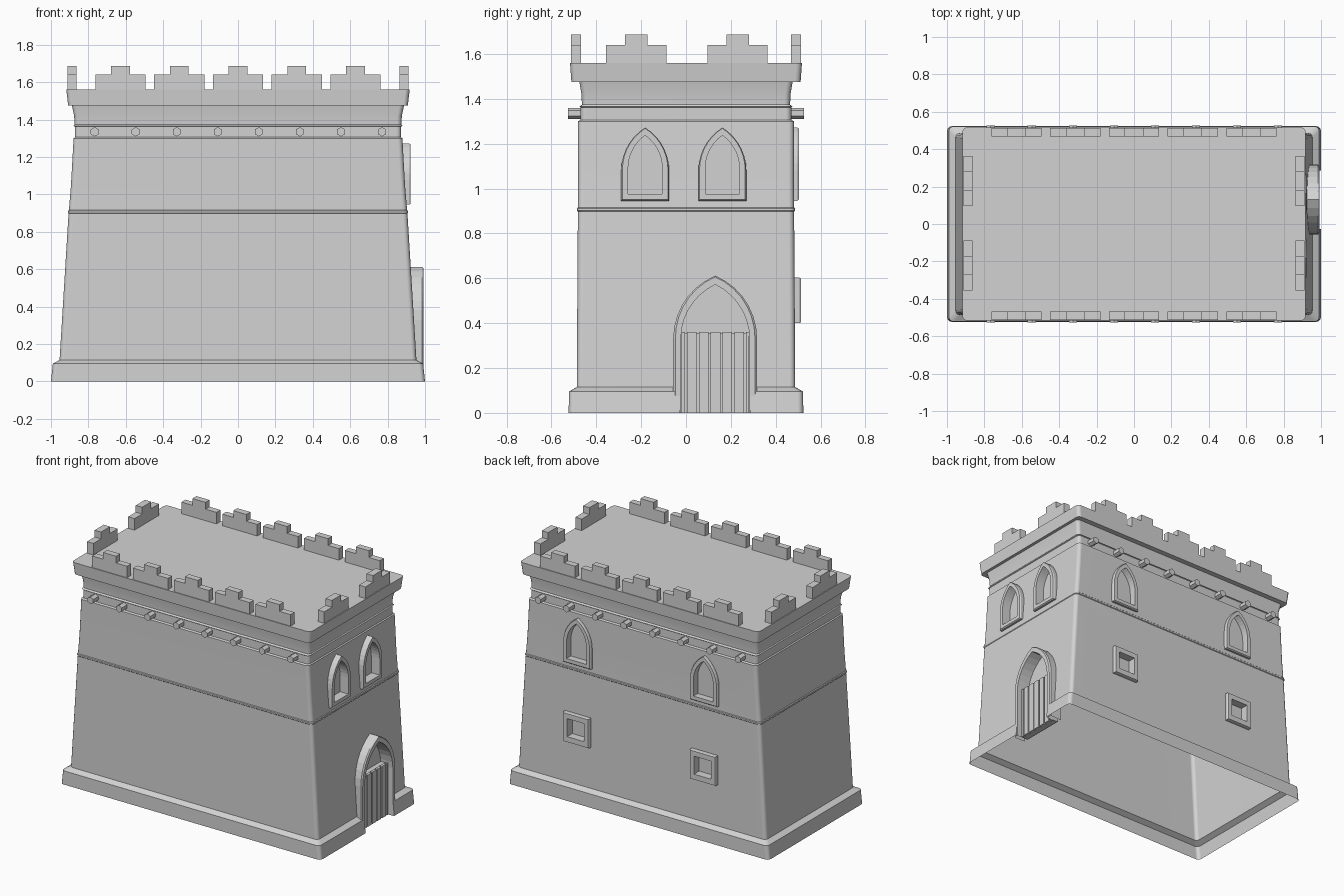
import bpy, bmesh, math

if "Cube" in bpy.data.objects:
    bpy.data.objects.remove(bpy.data.objects["Cube"])

STONE = bpy.data.materials.new("grey stone")
STONE.diffuse_color = (0.65, 0.65, 0.65, 1)
STONE.use_nodes = True
STONE.node_tree.nodes["Principled BSDF"].inputs["Base Color"].default_value = STONE.diffuse_color


def finish(name, bm, smooth=False):
    bmesh.ops.recalc_face_normals(bm, faces=bm.faces)
    me = bpy.data.meshes.new(name)
    bm.to_mesh(me)
    bm.free()
    me.materials.append(STONE)
    ob = bpy.data.objects.new(name, me)
    bpy.context.collection.objects.link(ob)
    if smooth:
        bpy.ops.object.select_all(action='DESELECT')
        ob.select_set(True)
        bpy.context.view_layer.objects.active = ob
        bpy.ops.object.shade_smooth_by_angle(angle=math.radians(32))
        ob.modifiers.new("clean shading", 'WEIGHTED_NORMAL').keep_sharp = True
    return ob


def box(bm, lo, hi):
    v = [bm.verts.new((x, y, z)) for z in (lo[2], hi[2])
         for x, y in ((lo[0], lo[1]), (hi[0], lo[1]), (hi[0], hi[1]), (lo[0], hi[1]))]
    for f in ((3, 2, 1, 0), (4, 5, 6, 7), (0, 1, 5, 4), (1, 2, 6, 5), (2, 3, 7, 6), (3, 0, 4, 7)):
        bm.faces.new([v[i] for i in f])


def bridge(bm, a, b, closed=True):
    n = len(a)
    for i in range(n if closed else n - 1):
        j = (i + 1) % n
        bm.faces.new((a[i], a[j], b[j], b[i]))


def rounded_ring(bm, hx, hy, z, r=0.025, seg=3):
    ring = []
    for k, (sx, sy) in enumerate(((1, 1), (-1, 1), (-1, -1), (1, -1))):
        for s in range(seg + 1):
            a = math.pi / 2 * (k + s / seg)
            ring.append(bm.verts.new((sx * (hx - r) + r * math.cos(a),
                                      sy * (hy - r) + r * math.sin(a), z)))
    return ring


def arch(w, z0, spring, apex, n=7):
    """Pointed arch outline, open along the sill."""
    h = apex - spring
    R = (w * w + h * h) / (2 * w)
    top = math.asin(h / R)
    right = [(w, z0)] + [(w - R + R * math.cos(top * i / n), spring + R * math.sin(top * i / n))
                         for i in range(n + 1)]
    right[-1] = (0, apex)
    return right + [(-u, z) for u, z in reversed(right[:-1])]


def square(w, z0, z1):
    return [(w, z0), (w, z1), (-w, z1), (-w, z0)]


def loop(bm, pts, axis, c, d):
    return [bm.verts.new((d, c + u, z) if axis == 'x' else (c + u, d, z)) for u, z in pts]


def frame(name, axis, c, outer, inner, back, front, closed=True):
    """Moulded surround with a slightly bevelled outer edge."""
    bm = bmesh.new()
    zm = sum(z for _, z in outer) / len(outer)
    slim = [(u * 0.95, zm + (z - zm) * (0.97 if closed or z > zm else 1)) for u, z in outer]
    loops = [loop(bm, outer, axis, c, back), loop(bm, outer, axis, c, front - 0.008),
             loop(bm, slim, axis, c, front), loop(bm, inner, axis, c, front),
             loop(bm, inner, axis, c, back)]
    for a, b in zip(loops, loops[1:]):
        bridge(bm, a, b, closed)
    finish(name, bm)


def cut(bm, axis, c, pts, d0, d1):
    a, b = loop(bm, pts, axis, c, d0), loop(bm, pts, axis, c, d1)
    bridge(bm, a, b)
    bm.faces.new(a)
    bm.faces.new(b)


# Tower walls: plinth, tapered storeys, string course, cove and roof slab in one loft
PROFILE = [(1.0, .523, 0), (.99, .522, .095), (.954, .487, .115), (.906, .482, .898),
           (.909, .486, .902), (.909, .486, .912), (.904, .482, .916), (.893, .481, 1.05),
           (.879, .482, 1.3), (.872, .470, 1.306), (.872, .470, 1.362), (.879, .475, 1.366),
           (.874, .464, 1.374), (.876, .466, 1.42), (.888, .475, 1.475),
           (.908, .511, 1.476), (.918, .517, 1.56)]
bm = bmesh.new()
rings = [rounded_ring(bm, *p) for p in PROFILE]
for a, b in zip(rings, rings[1:]):
    bridge(bm, a, b)
bm.faces.new(rings[0])
bm.faces.new(rings[-1])
solid = finish("wall_solid", bm)

# Openings: door and two windows on the right, two rows of windows at the back
win_out, win_in = arch(.107, .945, 1.08, 1.272), arch(.076, .976, 1.09, 1.237)
win_cut = arch(.08, .972, 1.09, 1.242)
door_out, door_in = arch(.187, 0, .33, .612), arch(.153, 0, .33, .572)
cutters = bmesh.new()
cut(cutters, 'x', .13, arch(.157, -.1, .33, .577), .90, 1.2)
frame("door_surround", 'x', .13, door_out, door_in, .90, .992, closed=False)
for y in (-.182, .162):
    cut(cutters, 'x', y, win_cut, .855, 1.1)
    frame("side_window_surround", 'x', y, win_out, win_in, .86, .923)
for x in (-.485, .49):
    cut(cutters, 'y', x, win_cut, .45, .7)
    frame("back_window_surround", 'y', x, win_out, win_in, .455, .503)
    cut(cutters, 'y', x, square(.069, .436, .569), .45, .7)
    frame("small_window_surround", 'y', x, square(.1, .4, .603), square(.065, .44, .565), .455, .512)
cutter = finish("opening_cutters", cutters)
cutter.hide_render = True
mod = solid.modifiers.new("openings", 'BOOLEAN')
mod.object, mod.operation, mod.solver = cutter, 'DIFFERENCE', 'EXACT'
deps = bpy.context.evaluated_depsgraph_get()
bm = bmesh.new()
bm.from_mesh(solid.evaluated_get(deps).to_mesh())
for ob in (solid, cutter):
    bpy.data.objects.remove(ob)
# the tower is an open shell underneath
under = [f for f in bm.faces if all(v.co.z < .001 for v in f.verts)]
bmesh.ops.delete(bm, geom=under, context='FACES')
finish("tower_walls", bm, smooth=True)

# Planked door
bm = bmesh.new()
box(bm, (.902, -.025, 0), (.94, .285, .355))
edges = [-.025] + [.0 + .0526 * i for i in range(6)] + [.285]
for a, b in zip(edges, edges[1:]):
    box(bm, (.938, a + .005, 0), (.957, b - .005, .36))
finish("plank_door", bm)

# Stepped battlements
bm = bmesh.new()
steps = [(-.134, -.05, 1.64), (-.05, .05, 1.687), (.05, .134, 1.64)]
for a, b, top in steps:
    for s in (-1, 1):
        for i in range(-2, 3):
            y = sorted((s * .468, s * .512))
            box(bm, (.314 * i + a, y[0], 1.555), (.314 * i + b, y[1], top))
        for c in (-.222, .23):
            x = sorted((s * .863, s * .912))
            box(bm, (x[0], c + a, 1.555), (x[1], c + b, top))
finish("battlements", bm)

# Six-sided beam ends along front and back
bm = bmesh.new()
for i in range(8):
    for s in (-1, 1):
        hexagon = [(.025 * math.cos(math.pi * (k / 3 + 1 / 6)),
                    1.335 + .025 * math.sin(math.pi * (k / 3 + 1 / 6))) for k in range(6)]
        cut(bm, 'y', -.766 + .2194 * i, hexagon, s * .45, s * .527)
finish("beam_ends", bm)
